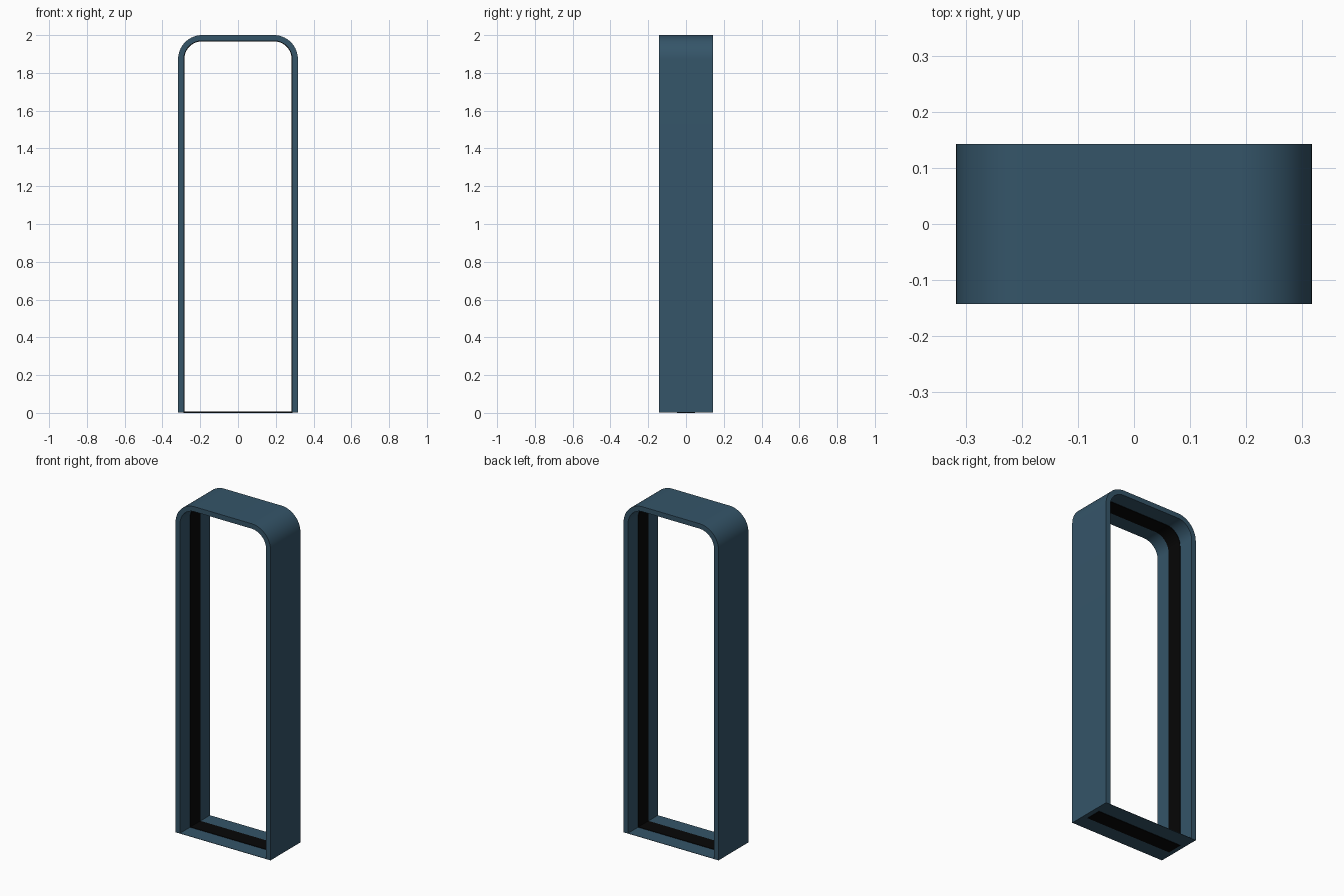
import bpy, bmesh, math

if "Cube" in bpy.data.objects:
    bpy.data.objects.remove(bpy.data.objects["Cube"])


def arch(hw, bottom, top, r, n=16):
    """Outline with square bottom corners and rounded top corners."""
    pts = [(-hw, bottom), (hw, bottom)]
    for cx, start in ((hw - r, 0), (-hw + r, 90)):
        for i in range(n + 1):
            a = math.radians(start + 90 * i / n)
            pts.append((cx + r * math.cos(a), top - r + r * math.sin(a)))
    return pts


def material(name, rgb):
    m = bpy.data.materials.new(name)
    m.diffuse_color = (*rgb, 1)
    m.use_nodes = True
    m.node_tree.nodes["Principled BSDF"].inputs["Base Color"].default_value = m.diffuse_color
    return m


def ring(name, outer, inner, depth, mat):
    """Closed band between two outlines, extruded along y."""
    bm = bmesh.new()
    loops = [[bm.verts.new((x, y, z)) for x, z in pts]
             for pts, y in ((outer, -depth / 2), (outer, depth / 2),
                            (inner, depth / 2), (inner, -depth / 2))]
    n = len(outer)
    for k in range(4):
        a, b = loops[k], loops[(k + 1) % 4]
        for i in range(n):
            j = (i + 1) % n
            bm.faces.new((a[i], a[j], b[j], b[i]))
    bmesh.ops.recalc_face_normals(bm, faces=bm.faces)
    me = bpy.data.meshes.new(name)
    bm.to_mesh(me)
    bm.free()
    me.materials.append(mat)
    ob = bpy.data.objects.new(name, me)
    bpy.context.collection.objects.link(ob)
    bpy.ops.object.select_all(action='DESELECT')
    ob.select_set(True)
    bpy.context.view_layer.objects.active = ob
    bpy.ops.object.shade_smooth_by_angle(angle=math.radians(30))
    return ob


blue = material("frame_blue", (0.035, 0.09, 0.14))
black = material("strip_black", (0.002, 0.002, 0.002))

# Arched frame with a thin floor plate
ring("arch_frame", arch(0.317, 0.003, 2.0, 0.127),
     arch(0.287, 0.005, 1.97, 0.097), 0.285, blue)

# Black strip lining the middle of the inside, showing through the floor
ring("inner_strip", arch(0.2875, 0.0, 1.9705, 0.0975),
     arch(0.284, 0.008, 1.967, 0.094), 0.095, black)
